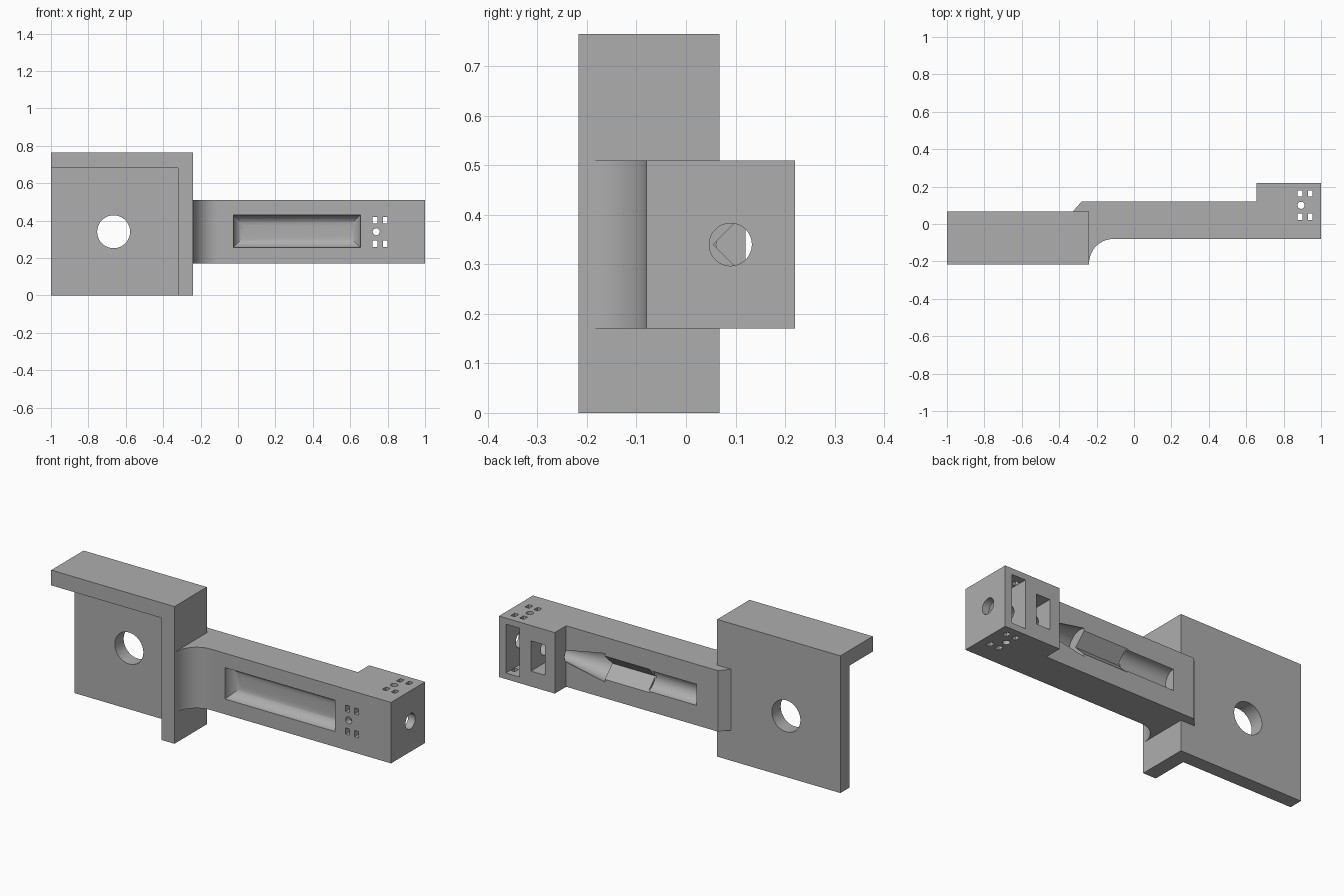
import bpy, bmesh
from math import sin, cos, pi, radians

if "Cube" in bpy.data.objects:
    bpy.data.objects.remove(bpy.data.objects["Cube"], do_unlink=True)

grey = bpy.data.materials.new("plain_grey")
grey.use_nodes = True
grey.diffuse_color = (0.42, 0.42, 0.42, 1)
grey.node_tree.nodes["Principled BSDF"].inputs["Base Color"].default_value = (0.42, 0.42, 0.42, 1)

MID = 0.34  # height of the arm's centre line


def loft(name, loops):
    """Closed solid through matching loops of 3D points."""
    bm = bmesh.new()
    rings = [[bm.verts.new(p) for p in loop] for loop in loops]
    n = len(rings[0])
    for a, b in zip(rings, rings[1:]):
        for i in range(n):
            j = (i + 1) % n
            bm.faces.new((a[i], a[j], b[j], b[i]))
    bm.faces.new(rings[0])
    bm.faces.new(rings[-1])
    bmesh.ops.recalc_face_normals(bm, faces=bm.faces)
    mesh = bpy.data.meshes.new(name)
    bm.to_mesh(mesh)
    bm.free()
    mesh.materials.append(grey)
    obj = bpy.data.objects.new(name, mesh)
    bpy.context.collection.objects.link(obj)
    return obj


def place(axis, d, u, v):
    return {"x": (d, u, v), "y": (u, d, v), "z": (u, v, d)}[axis]


def prism(name, axis, lo, hi, outline):
    return loft(name, [[place(axis, d, u, v) for u, v in outline] for d in (lo, hi)])


def rect(u0, u1, v0, v1):
    return [(u0, v0), (u1, v0), (u1, v1), (u0, v1)]


def circle(u, v, r, n=48):
    return [(u + r * cos(2 * pi * i / n), v + r * sin(2 * pi * i / n)) for i in range(n)]


def cut(target, cutter):
    cutter.hide_render = True
    mod = target.modifiers.new("cut", "BOOLEAN")
    mod.operation = "DIFFERENCE"
    mod.solver = "EXACT"
    mod.object = cutter
    bpy.context.view_layer.objects.active = target
    bpy.ops.object.modifier_apply(modifier=mod.name)
    bpy.data.objects.remove(cutter, do_unlink=True)


def smooth(obj):
    bpy.ops.object.select_all(action="DESELECT")
    obj.select_set(True)
    bpy.context.view_layer.objects.active = obj
    bpy.ops.object.shade_smooth_by_angle(angle=radians(25))


# Bracket: block hollowed from the front, leaving a back plate, top and side flange
bracket = prism("bracket", "z", 0, 0.765, rect(-1, -0.24, -0.217, 0.068))
cut(bracket, prism("hollow", "y", -0.3, -0.01, rect(-1.1, -0.32, -0.1, 0.68)))
cut(bracket, prism("bolt_hole", "y", -0.3, 0.3, circle(-0.665, MID, 0.088)))

# Arm with raised end block, chamfered heel and concave fillet into the flange
outline = [(1, -0.08), (1, 0.22), (0.655, 0.22), (0.655, 0.12), (-0.28, 0.12),
           (-0.333, 0.06), (-0.3, 0.03), (-0.3, -0.21)]
outline += [(-0.11 - 0.13 * cos(t * pi / 32), -0.21 + 0.13 * sin(t * pi / 32)) for t in range(17)]
arm = prism("arm", "z", 0.17, 0.51, outline)

# Front finger recess with rounded sides mitred at the corners
steps = [(0, -0.1)] + [(0.06 * (1 - cos(a)), -0.08 + 0.06 * sin(a))
                       for a in [i * pi / 20 for i in range(11)]]
cut(arm, loft("front_recess", [
    [(x, y, z) for x, z in rect(-0.025 + i, 0.655 - i, 0.255 + i, 0.43 - i)] for i, y in steps]))

# Lengthwise hole through the end block, widening into a cone groove
cut(arm, prism("axial_hole", "x", 0.65, 1.1, circle(0.09, MID, 0.043)))
cut(arm, loft("cone_groove", [[(x, y, z) for y, z in circle(0.09, MID, r)]
                              for x, r in ((0.656, 0.043), (0.416, 0.085))]))

# V groove and round groove along the back
cut(arm, prism("v_groove", "x", 0.14, 0.43,
               [(0.055, MID), (0.13, MID - 0.075), (0.13, MID + 0.075)]))
cut(arm, prism("round_groove", "x", -0.149, 0.15, circle(0.12, MID, 0.059)))

# Rear pockets in the end block
cut(arm, prism("tall_pocket", "y", 0.02, 0.3, rect(0.872, 0.957, 0.204, 0.476)))
cut(arm, prism("short_pocket", "y", -0.046, 0.3, rect(0.717, 0.802, 0.256, 0.424)))

# Pin slots and centre holes: front wall, then top and bottom walls
for u in (0.719, 0.774):
    for v in (0.258, 0.385):
        cut(arm, prism("front_slot", "y", -0.1, 0, rect(u, u + 0.026, v, v + 0.035)))
for u in (0.874, 0.929):
    for v in (0.022, 0.146):
        cut(arm, prism("top_slot", "z", 0.1, 0.6, rect(u, u + 0.026, v, v + 0.034)))
cut(arm, prism("front_pin_hole", "y", -0.1, 0, circle(0.739, MID, 0.019, 24)))
cut(arm, prism("top_pin_hole", "z", 0.1, 0.6, circle(0.893, 0.1, 0.019, 24)))

for obj in (bracket, arm):
    smooth(obj)
